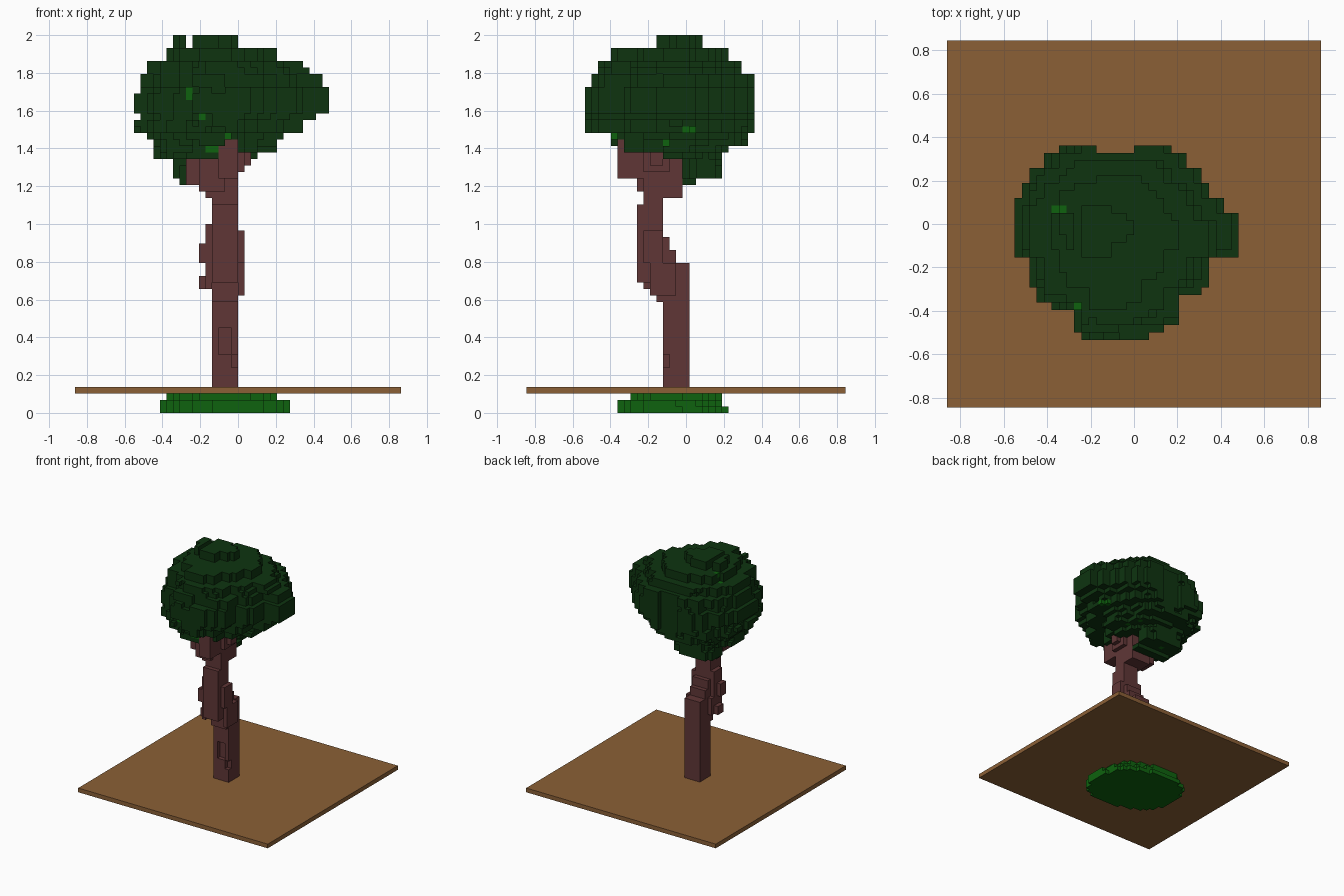
import bpy, bmesh, random
from mathutils import Vector

cube = bpy.data.objects.get("Cube")
if cube:
    bpy.data.objects.remove(cube, do_unlink=True)

random.seed(4)
V = 2 / 58  # edge of one block


def material(name, rgb):
    m = bpy.data.materials.new(name)
    m.use_nodes = True
    m.diffuse_color = (*rgb, 1)
    m.node_tree.nodes["Principled BSDF"].inputs["Base Color"].default_value = (*rgb, 1)
    return m


LEAF = material("dark green", (0.0044, 0.034, 0.005))
LIGHT = material("light green", (0.0044, 0.122, 0.0044))
BARK = material("bark brown", (0.117, 0.037, 0.037))
SOIL = material("soil brown", (0.258, 0.117, 0.037))

# Corner offsets of a block face for each of the six directions
SIDES = []
for axis in range(3):
    for s in (-1, 1):
        n = Vector((0, 0, 0))
        n[axis] = s
        a, b = (axis + 1) % 3, (axis + 2) % 3
        ring = []
        for p, q in ((0, 0), (1, 0), (1, 1), (0, 1))[::s]:
            c = [0, 0, 0]
            c[axis], c[a], c[b] = (s + 1) // 2, p, q
            ring.append(tuple(c))
        SIDES.append((tuple(int(t) for t in n), ring))


def block_object(name, cells, mats, special=()):
    """Skin a set of (i, j, k) blocks, keeping only the exposed faces."""
    bm = bmesh.new()
    verts = {}
    for (i, j, k) in sorted(cells):
        for n, ring in SIDES:
            if (i + n[0], j + n[1], k + n[2]) in cells:
                continue
            face = []
            for c in ring:
                key = (i + c[0], j + c[1], k + c[2])
                if key not in verts:
                    verts[key] = bm.verts.new((key[0] * V, (key[1] - 0.5) * V, key[2] * V))
                face.append(verts[key])
            f = bm.faces.new(face)
            f.material_index = 1 if (i, j, k) in special else 0
    me = bpy.data.meshes.new(name)
    bm.to_mesh(me)
    bm.free()
    for m in mats:
        me.materials.append(m)
    ob = bpy.data.objects.new(name, me)
    bpy.context.collection.objects.link(ob)
    return ob


def box(i0, i1, j0, j1, k0, k1):
    return {(i, j, k) for i in range(i0, i1 + 1)
            for j in range(j0, j1 + 1) for k in range(k0, k1 + 1)}


def spread(t, lo, hi):
    """Place t in the span lo..hi as a value from -1 to 1."""
    return (2 * t - lo - hi) / (hi - lo + 1)


# Ground plate
bpy.ops.mesh.primitive_cube_add(size=1, location=(0, 0, 3.5 * V))
plate = bpy.context.object
plate.name = "ground_plate"
plate.scale = (50 * V, 49 * V, V)
plate.data.materials.append(SOIL)

# Trunk: straight base, leaning middle, knots and branching crown
trunk = set()
for b in ((-4, -1, -3, 0, 4, 22), (-4, -1, -4, -1, 17, 19),
          (-4, -1, -7, -4, 20, 31), (-4, -1, -3, -2, 23, 24), (-4, -1, -3, -3, 25, 26),
          (0, 0, -5, -2, 18, 22), (0, 0, -6, -4, 23, 27),
          (-5, -5, -6, -3, 19, 22), (-5, -5, -6, -4, 23, 28),
          (-6, -6, -5, -4, 19, 20), (-6, -6, -6, -5, 23, 25),
          (-4, -1, -6, -4, 32, 41), (-5, -1, -6, -1, 33, 34), (-6, -3, -7, -4, 34, 35),
          (-8, -5, -6, -3, 35, 41), (-3, -1, -10, -7, 36, 41), (-6, -3, -7, -6, 36, 40),
          (-4, -1, -3, -1, 35, 41), (0, 0, -6, -3, 37, 41), (1, 1, -5, -4, 38, 41)):
    trunk |= box(*b)
trunk -= box(-3, -2, -3, -3, 9, 12)   # hollow in the front
trunk -= box(-1, -1, -3, -3, 7, 8)    # chipped corner
block_object("trunk", trunk, [BARK])

# Crown outline from above: row range, then left and right limits
OUTLINE = ((10, 10, -9, 4), (8, 9, -11, 6), (6, 7, -14, 8), (4, 5, -15, 9),
           (2, 3, -16, 11), (-4, 1, -16, 13), (-8, -5, -14, 9), (-9, -9, -13, 8),
           (-10, -10, -13, 5), (-11, -11, -10, 5), (-13, -12, -7, 5),
           (-14, -14, -7, 3), (-15, -15, -7, 1))
# Crown layers: height range, then x limits and y limits
LAYERS = ((56, 57, -10, -1, -4, 2), (54, 55, -11, 5, -11, 6), (53, 53, -14, 9, -13, 8),
          (52, 52, -14, 10, -13, 8), (50, 51, -15, 12, -14, 10), (49, 49, -15, 13, -15, 10),
          (46, 48, -16, 13, -15, 10), (45, 45, -15, 11, -15, 10), (43, 44, -16, 9, -15, 10),
          (42, 42, -14, 6, -11, 9), (41, 41, -13, 5, -11, 9), (40, 40, -13, 5, -10, 6),
          (39, 39, -13, 2, -10, 5), (36, 38, -10, -1, 0, 5), (35, 35, -10, -1, 0, 1))


def in_outline(x, y):
    for j0, j1, x0, x1 in OUTLINE:
        if j0 - 0.5 <= y <= j1 + 0.5:
            return x0 - 0.5 <= x <= x1 + 0.5
    return False


lumps = {}


def lump(i, j, k):
    """Random bulge shared by a small clump of blocks."""
    return lumps.setdefault((i // 2, j // 2, k // 2), random.uniform(-0.2, 0.16))


crown = set()
for k0, k1, x0, x1, y0, y1 in LAYERS:
    for i, j, k in sorted(box(x0, x1, y0, y1, k0, k1)):
        u, w = spread(i, x0, x1), spread(j, y0, y1)
        round_ok = abs(u) ** 2.3 + abs(w) ** 2.3 < 1.08 + lump(i, j, k)
        if k < 39:
            keep = round_ok
        else:
            # Stretch the overhead outline to the size of this layer
            keep = in_outline(-1.5 + 15 * u, -2.5 + 13 * w) and (round_ok or 46 <= k <= 48)
        if keep:
            crown.add((i, j, k))
crown -= box(-8, -8, -4, 2, 56, 57)    # notch in the top tuft
crown -= box(-5, -1, 10, 10, 35, 57)   # notch at the back
crown -= trunk

# Light leaves: outermost block along a line of sight
light = set()


def pick(axis, side, spots):
    others = [a for a in range(3) if a != axis]
    for p, q in spots:
        line = [c for c in crown if c[others[0]] == p and c[others[1]] == q]
        if line:
            light.add(max(line, key=lambda c: side * c[axis]))


pick(1, -1, ((-8, 48), (-8, 49), (-6, 45), (-2, 42), (-5, 40), (-4, 40)))
pick(0, 1, ((0, 43), (1, 43), (-3, 41), (-7, 39), (-6, 39), (-4, 39)))
pick(2, 1, ((-11, 2), (-10, 2)))
pick(2, -1, ((-9, -2), (2, 1), (1, 4), (-6, 3)))
block_object("leaf_crown", crown, [LEAF, LIGHT], light)

# Grass clump beneath the plate
grass = set()
for k, x0, x1, y0, y1 in ((0, -12, 7, -10, 6), (1, -12, 7, -10, 5), (2, -11, 5, -8, 5)):
    for i, j, _ in sorted(box(x0, x1, y0, y1, k, k)):
        u, w = spread(i, x0, x1), spread(j, y0, y1)
        if abs(u) ** 2.3 + abs(w) ** 2.3 + 0.3 * u * w < 1.0 + 0.6 * lump(i, j, 0):
            grass.add((i, j, k))
block_object("grass_clump", grass, [LIGHT])
